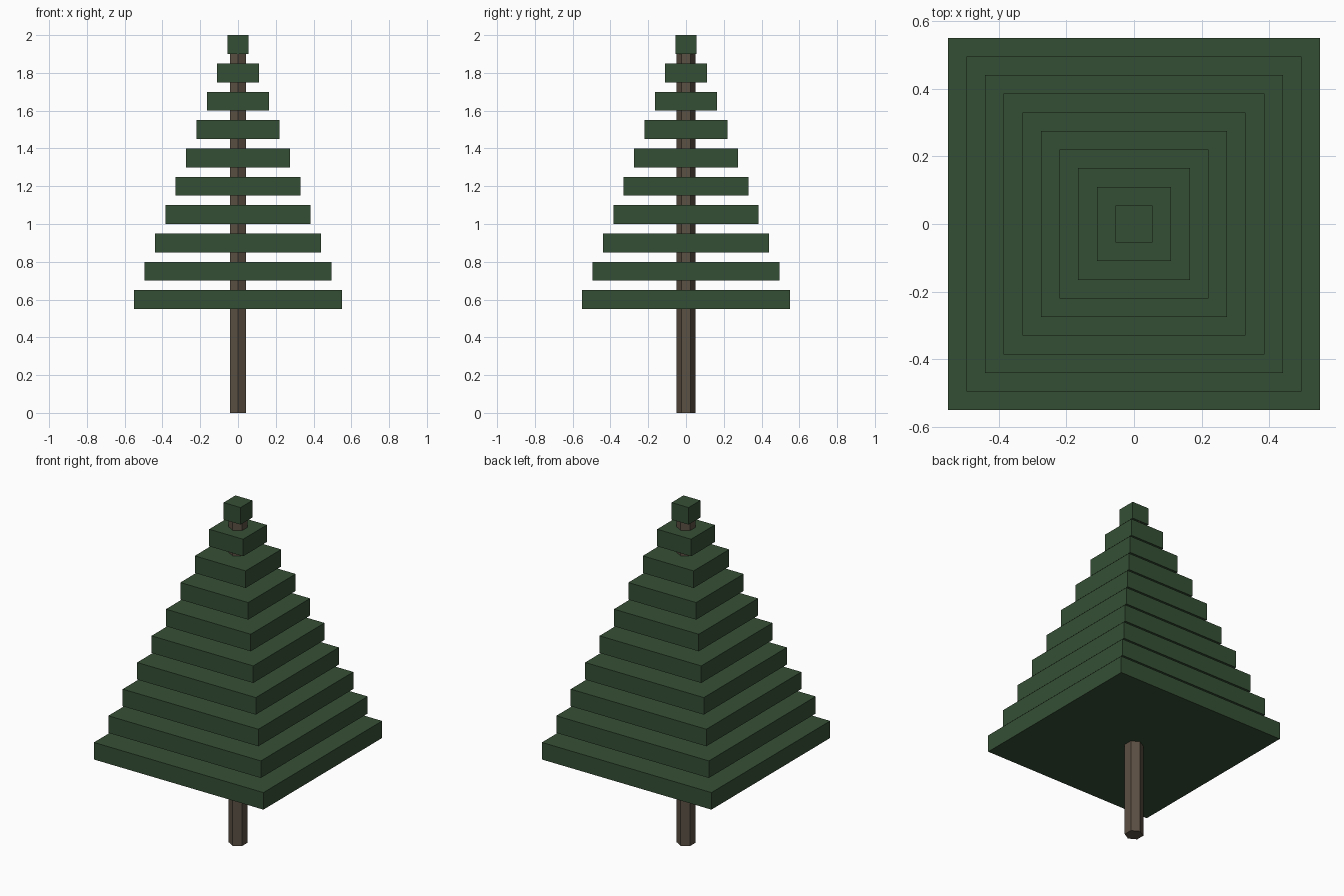
import bpy
import math

if "Cube" in bpy.data.objects:
    bpy.data.objects.remove(bpy.data.objects["Cube"])


def material(name, rgb):
    m = bpy.data.materials.new(name)
    m.diffuse_color = (*rgb, 1.0)
    m.use_nodes = True
    m.node_tree.nodes["Principled BSDF"].inputs["Base Color"].default_value = m.diffuse_color
    return m


bark = material("bark brown", (0.105, 0.080, 0.056))
needles = material("needle green", (0.036, 0.078, 0.036))

# Trunk: slim hexagonal post, corners pointing to front and back
TRUNK_TOP = 1.95
bpy.ops.mesh.primitive_cylinder_add(vertices=6, radius=0.05, depth=TRUNK_TOP,
                                    location=(0, 0, TRUNK_TOP / 2))
trunk = bpy.context.object
trunk.name = "trunk"
trunk.data.materials.append(bark)

# Foliage: ten square slabs shrinking evenly towards the top
for i in range(10):
    width = 1.10 - 0.11 * i
    bpy.ops.mesh.primitive_cube_add(size=1, location=(0, 0, 0.60 + 0.15 * i))
    tier = bpy.context.object
    tier.name = f"foliage_tier_{i + 1}"
    tier.scale = (width, width, 0.10)
    bpy.ops.object.transform_apply(location=False, rotation=False, scale=True)
    tier.data.materials.append(needles)
